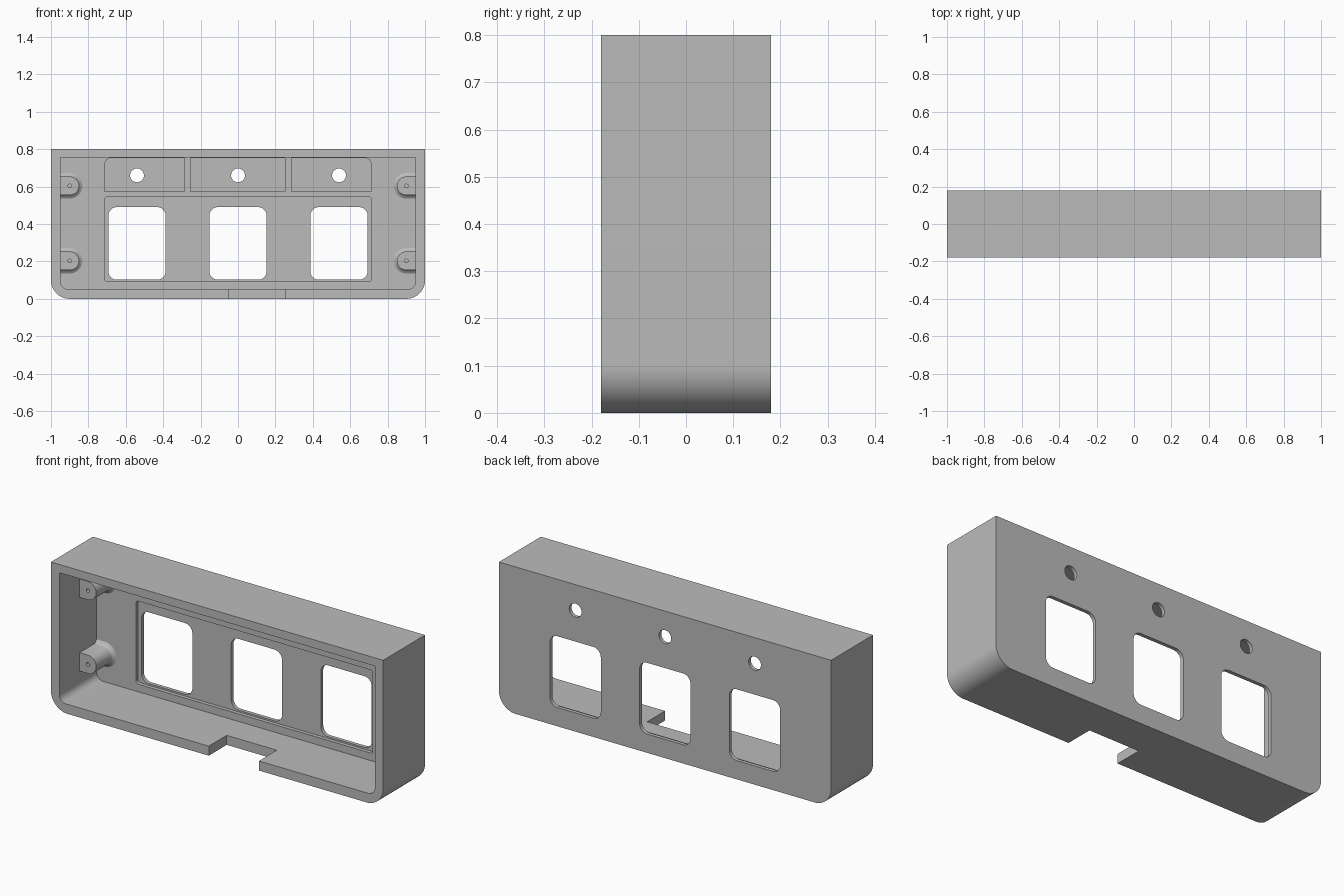
import bpy, bmesh
from math import cos, sin, pi, radians

if "Cube" in bpy.data.objects:
    bpy.data.objects.remove(bpy.data.objects["Cube"])

grey = bpy.data.materials.new("plain grey")
grey.use_nodes = True
grey.diffuse_color = (0.5, 0.5, 0.5, 1)
grey.node_tree.nodes["Principled BSDF"].inputs["Base Color"].default_value = (0.5, 0.5, 0.5, 1)


def loft(name, rings):
    """Closed solid through rings of (x, y, z) points, capped at both ends."""
    bm = bmesh.new()
    loops = [[bm.verts.new(p) for p in ring] for ring in rings]
    n = len(loops[0])
    for a, b in zip(loops, loops[1:]):
        for i in range(n):
            j = (i + 1) % n
            bm.faces.new((a[i], a[j], b[j], b[i]))
    bm.faces.new(loops[0])
    bm.faces.new(loops[-1])
    bmesh.ops.recalc_face_normals(bm, faces=bm.faces)
    mesh = bpy.data.meshes.new(name)
    bm.to_mesh(mesh)
    bm.free()
    mesh.materials.append(grey)
    ob = bpy.data.objects.new(name, mesh)
    bpy.context.collection.objects.link(ob)
    return ob


def prism(name, x, z, y, radii=(0, 0, 0, 0), seg=10):
    """Rounded rectangle in xz pushed along y; radii: top right, top left, bottom left, bottom right."""
    corners = ((x[1], z[1]), (x[0], z[1]), (x[0], z[0]), (x[1], z[0]))
    signs = ((-1, -1), (1, -1), (1, 1), (-1, 1))
    pts = []
    for k, ((cx, cz), (sx, sz), r) in enumerate(zip(corners, signs, radii)):
        for i in range(seg + 1 if r else 1):
            a = (k + i / seg) * pi / 2
            pts.append((cx + r * (sx + cos(a)), cz + r * (sz + sin(a))) if r else (cx, cz))
    return loft(name, [[(px, py, pz) for px, pz in pts] for py in y])


def cylinder(name, x, z, r, y, seg=32):
    ring = [(x + r * cos(2 * pi * i / seg), z + r * sin(2 * pi * i / seg)) for i in range(seg)]
    return loft(name, [[(px, py, pz) for px, pz in ring] for py in y])


def combine(target, tool, operation):
    mod = target.modifiers.new("cut", "BOOLEAN")
    mod.operation, mod.object, mod.solver = operation, tool, "EXACT"
    bpy.context.view_layer.objects.active = target
    bpy.ops.object.modifier_apply(modifier=mod.name)
    bpy.data.objects.remove(tool)


FRONT, FLOOR, BACK = -0.18, 0.14, 0.18
POCKET = 0.16

# Outer shell and the open-front cavity
housing = prism("housing", (-1, 1), (0, 0.8), (FRONT, BACK), (0, 0, 0.1, 0.1), 16)
combine(housing, prism("cavity", (-0.95, 0.95), (0.052, 0.755), (-0.3, FLOOR),
                       (0, 0, 0.04, 0.04)), "DIFFERENCE")

# Cable notch in the front of the bottom wall
combine(housing, prism("notch", (-0.05, 0.252), (-0.1, 0.1), (-0.3, -0.026)), "DIFFERENCE")

# Shallow pockets inside the back wall
pockets = (
    ((-0.713, 0.713), (0.093, 0.545), (0.015,) * 4),
    ((-0.713, -0.287), (0.575, 0.753), (0, 0.035, 0, 0)),
    ((-0.255, 0.252), (0.575, 0.753), (0, 0, 0, 0)),
    ((0.285, 0.713), (0.575, 0.753), (0.035, 0, 0, 0)),
)
for x, z, radii in pockets:
    combine(housing, prism("pocket", x, z, (0.1, POCKET), radii), "DIFFERENCE")

# Three windows with a round hole above each
for x in (-0.54, 0, 0.54):
    combine(housing, prism("window", (x - 0.153, x + 0.153), (0.102, 0.49), (0.1, 0.3),
                           (0.045,) * 4), "DIFFERENCE")
    combine(housing, cylinder("round_hole", x, 0.66, 0.037, (0.1, 0.3)), "DIFFERENCE")


# Screw bosses joined to the side walls, flared where they meet the back wall
def boss(side, z):
    rings = []
    flare = [(FLOOR - 0.018 * cos(t), 0.05 + 0.018 * (1 - sin(t)))
             for t in [pi / 2 * (1 - i / 5) for i in range(6)]]
    flare = [(FLOOR - 0.018 + 0.018 * i / 5, 0.05 + 0.018 * (1 - cos(pi / 2 * i / 5)))
             for i in range(6)]
    for y, r in [(-0.005, 0.05)] + flare + [(0.155, 0.068)]:
        ring = [(side * 0.97, y, z + r)]
        for i in range(17):
            a = pi / 2 + pi * i / 16
            ring.append((side * (0.9 + r * cos(a)), y, z + r * sin(a)))
        ring.append((side * 0.97, y, z - r))
        rings.append(ring)
    return loft("boss", rings)


for side in (-1, 1):
    for z in (0.203, 0.604):
        combine(housing, boss(side, z), "UNION")
        combine(housing, cylinder("screw_hole", side * 0.9, z, 0.01, (-0.1, 0.1), 16), "DIFFERENCE")

# Smooth the rounded corners, keep the edges sharp
bpy.ops.object.select_all(action="DESELECT")
housing.select_set(True)
bpy.context.view_layer.objects.active = housing
bpy.ops.object.shade_smooth_by_angle(angle=radians(30))
